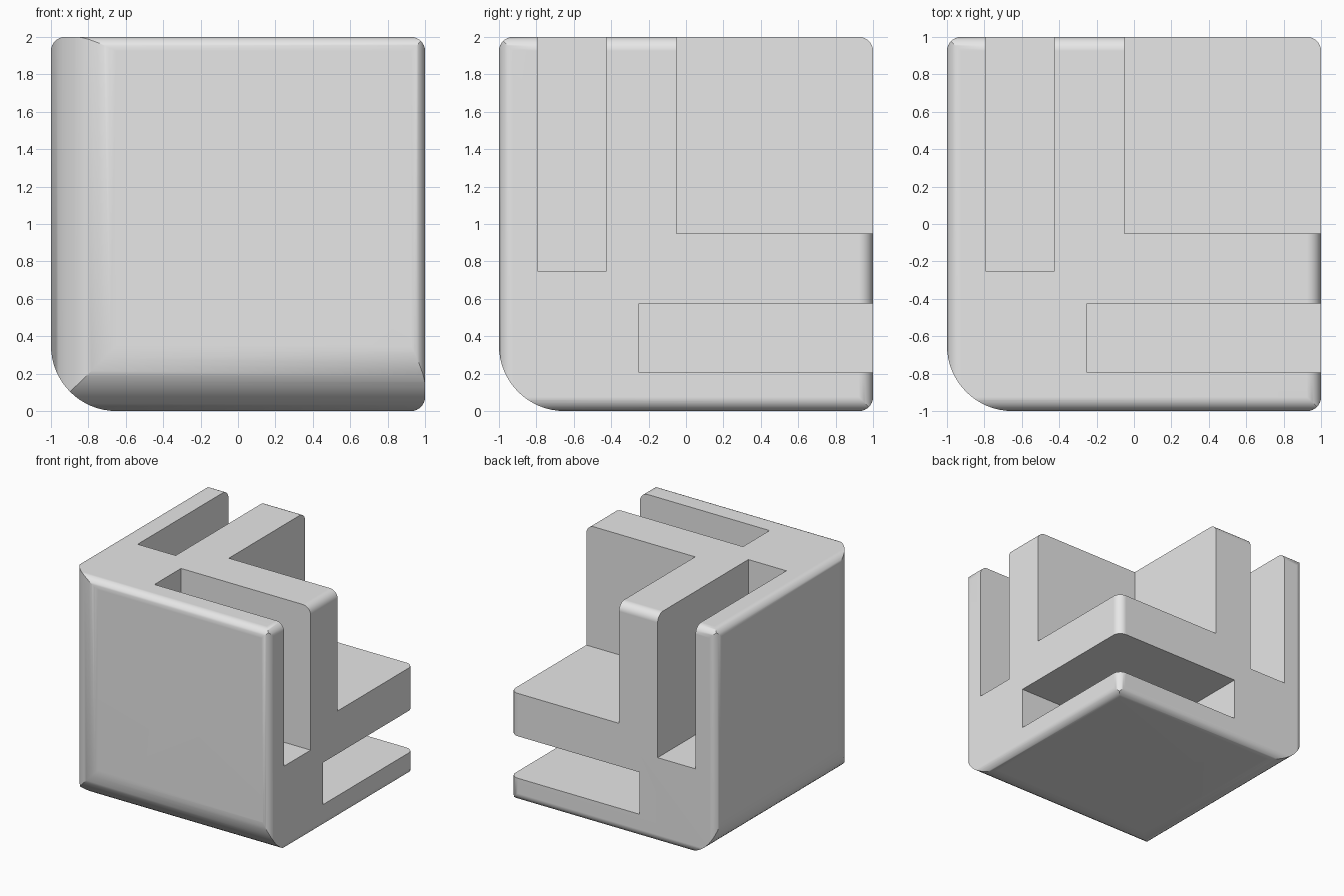
import bpy
import bmesh
import math
from mathutils import Vector

cube = bpy.data.objects.get("Cube")
if cube:
    bpy.data.objects.remove(cube, do_unlink=True)

BIG, SMALL = 0.35, 0.075       # outer corner radius, edge radius
SLOT = (-0.793, -0.426)        # panel slot across its thickness
SLOT_FLOOR = -0.252            # where the slots end
INNER = -0.052                 # inner walls of the open corner
OVER = 1.4                     # cutter overshoot


def finish(name, bm):
    bmesh.ops.recalc_face_normals(bm, faces=bm.faces)
    bmesh.ops.translate(bm, verts=bm.verts, vec=(0, 0, 1))
    mesh = bpy.data.meshes.new(name)
    bm.to_mesh(mesh)
    bm.free()
    obj = bpy.data.objects.new(name, mesh)
    bpy.context.collection.objects.link(obj)
    return obj


def on_axis(axis, a, b, along):
    """Point with `along` on the axis and a, b on the next two."""
    p = Vector((0, 0, 0))
    p[axis], p[(axis + 1) % 3], p[(axis + 2) % 3] = along, a, b
    return p


def rounded_prism(name, axis, half):
    """Square with one large and three small rounded corners, extruded."""
    bm = bmesh.new()
    verts = []
    corners = [(-1, -1, BIG, 16), (1, -1, SMALL, 8), (1, 1, SMALL, 8), (-1, 1, SMALL, 8)]
    for i, (sa, sb, r, steps) in enumerate(corners):
        for s in range(steps + 1):
            t = math.pi * (1 + i / 2 + s / steps / 2)
            a = sa * (1 - r) + r * math.cos(t)
            b = sb * (1 - r) + r * math.sin(t)
            verts.append(bm.verts.new(on_axis(axis, a, b, -half)))
    face = bm.faces.new(verts)
    ext = bmesh.ops.extrude_face_region(bm, geom=[face])
    moved = [g for g in ext["geom"] if isinstance(g, bmesh.types.BMVert)]
    bmesh.ops.translate(bm, verts=moved, vec=on_axis(axis, 0, 0, 2 * half))
    return finish(name, bm)


def add_box(bm, lo, hi):
    box = bmesh.ops.create_cube(bm, size=1)["verts"]
    for v in box:
        v.co = Vector([lo[i] if v.co[i] < 0 else hi[i] for i in range(3)])


def boolean(obj, cutter, operation):
    cutter.hide_render = True
    mod = obj.modifiers.new(operation.lower(), "BOOLEAN")
    mod.operation = operation
    mod.solver = "EXACT"
    mod.object = cutter
    bpy.context.view_layer.objects.active = obj
    bpy.ops.object.modifier_apply(modifier=mod.name)
    bpy.data.objects.remove(cutter, do_unlink=True)


# Block rounded along all three axes
body = rounded_prism("corner_bracket", 2, 1)
for axis in (0, 1):
    boolean(body, rounded_prism("rounding_helper", axis, OVER), "INTERSECT")

# Open inner corner and one panel slot behind each outer wall
bm = bmesh.new()
add_box(bm, (INNER,) * 3, (OVER,) * 3)
for axis in range(3):
    add_box(bm, on_axis(axis, SLOT_FLOOR, SLOT_FLOOR, SLOT[0]),
            on_axis(axis, OVER, OVER, SLOT[1]))
boolean(body, finish("slot_cutter", bm), "DIFFERENCE")

# Plain grey
mat = bpy.data.materials.new("light_grey")
mat.use_nodes = True
grey = (0.8, 0.8, 0.8, 1)
mat.diffuse_color = grey
mat.node_tree.nodes["Principled BSDF"].inputs["Base Color"].default_value = grey
body.data.materials.clear()
body.data.materials.append(mat)
for poly in body.data.polygons:
    poly.material_index = 0

# Smooth roundings, crisp edges, flat walls
bpy.ops.object.select_all(action="DESELECT")
body.select_set(True)
bpy.context.view_layer.objects.active = body
bpy.ops.object.shade_smooth_by_angle(angle=math.radians(30))
weighted = body.modifiers.new("flat_walls", "WEIGHTED_NORMAL")
weighted.keep_sharp = True
